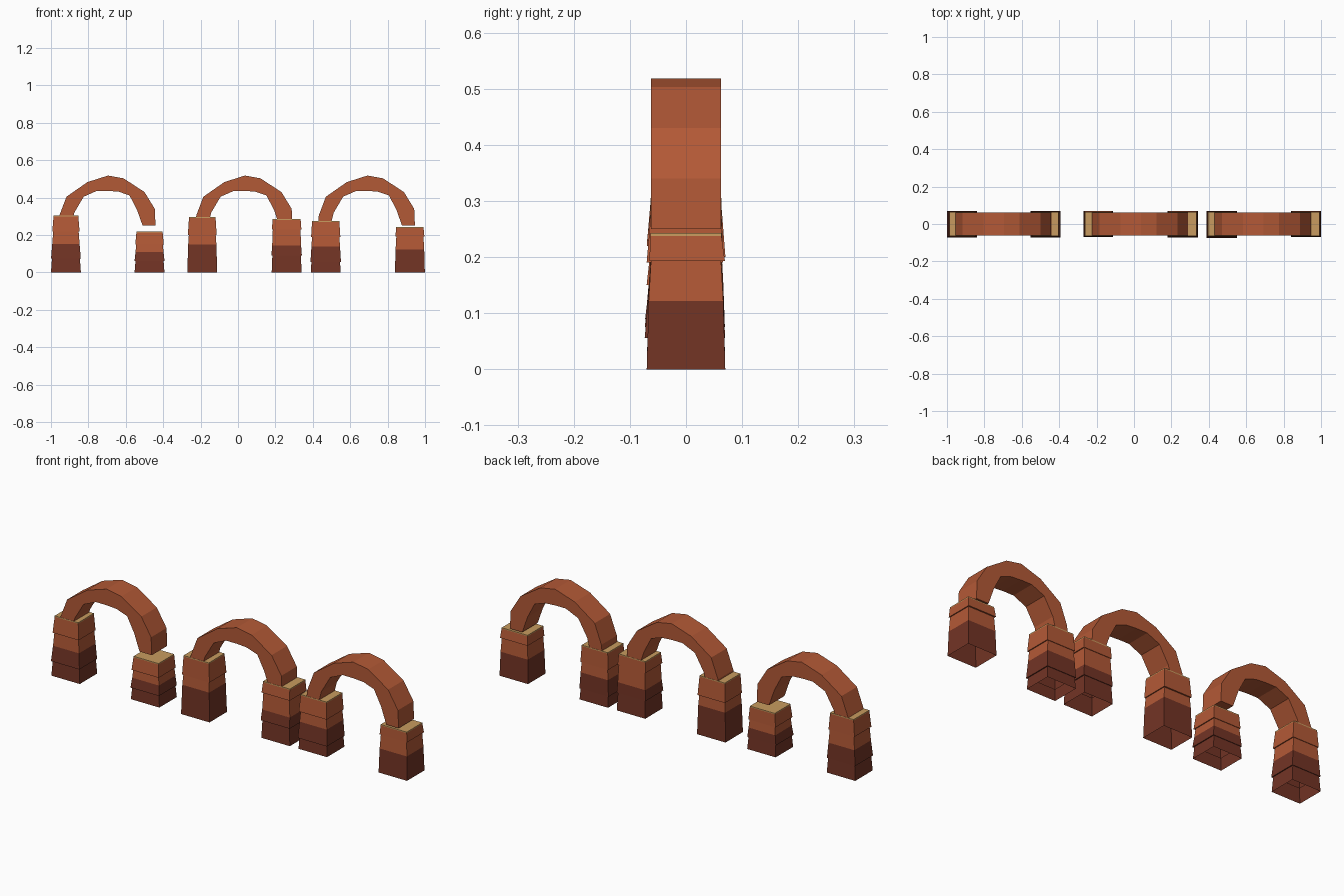
import bpy, bmesh

if "Cube" in bpy.data.objects:
    bpy.data.objects.remove(bpy.data.objects["Cube"])


def material(name, rgb):
    m = bpy.data.materials.new(name)
    m.diffuse_color = (*rgb, 1)
    m.use_nodes = True
    m.node_tree.nodes["Principled BSDF"].inputs["Base Color"].default_value = m.diffuse_color
    return m


BRICK = material("brick_red", (0.45, 0.10, 0.037))
DARK = material("dark_brick", (0.17, 0.034, 0.018))
TAN = material("tan_stone", (0.58, 0.33, 0.115))


def finish(bm, name, mats, x):
    mesh = bpy.data.meshes.new(name)
    bm.to_mesh(mesh)
    bm.free()
    for m in mats:
        mesh.materials.append(m)
    ob = bpy.data.objects.new(name, mesh)
    ob.location.x = x
    bpy.context.collection.objects.link(ob)


# Tapered, open-bottomed pillar with small overhanging courses
def pillar(name, x, height, top_half, breaks):
    bm = bmesh.new()
    mid = height * 0.5
    cap = height - 0.005

    def half(z):
        t = z / height
        return 0.08 + (top_half - 0.08) * t, 0.070 - 0.007 * t

    levels = [(0, 0, 0)]
    for i, z in enumerate(sorted(breaks + [mid])):
        if z == mid:
            levels.append((z, 0, 0))
        else:
            shift = 0.002 if i % 2 else -0.002
            levels += [(z, -0.002, 0), (z, 0.003, shift)]
    levels += [(cap, 0, 0), (height, 0, 0)]

    rings = []
    for z, grow, shift in levels:
        hx, hy = half(z)
        hx, hy = hx + grow, hy + grow
        rings.append([bm.verts.new((sx * hx, sy * hy + shift, z))
                      for sx, sy in ((-1, -1), (1, -1), (1, 1), (-1, 1))])
    for a, b in zip(rings, rings[1:]):
        for i in range(4):
            j = (i + 1) % 4
            f = bm.faces.new((a[i], a[j], b[j], b[i]))
            zc = f.calc_center_median().z
            f.material_index = 2 if zc > cap else (0 if zc > mid else 1)
    bm.faces.new(rings[-1]).material_index = 2
    finish(bm, name, [BRICK, DARK, TAN], x)


# Faceted arch extruded along y
OUTER = [(-.265, .25), (-.26, .305), (-.222, .405), (-.11, .483), (0, .518),
         (.083, .503), (.195, .43), (.25, .34), (.254, .25)]
INNER = [(-.198, .25), (-.18, .32), (-.13, .405), (-.06, .436), (0, .436),
         (.056, .432), (.115, .412), (.155, .335), (.185, .25)]


def arch(name, x, depth=0.062):
    bm = bmesh.new()
    rows = [[bm.verts.new((px, y, pz)) for px, pz in pts]
            for pts, y in ((OUTER, -depth), (OUTER, depth),
                           (INNER, depth), (INNER, -depth))]
    for r in range(4):
        a, b = rows[r], rows[(r + 1) % 4]
        for i in range(len(OUTER) - 1):
            bm.faces.new((a[i], a[i + 1], b[i + 1], b[i]))
    for end in (0, -1):
        bm.faces.new([row[end] for row in rows])
    bmesh.ops.recalc_face_normals(bm, faces=bm.faces)
    finish(bm, name, [BRICK], x)


# Three arches on six pillars of differing height
for n, x in (("left", -0.695), ("middle", 0.037), ("right", 0.692)):
    arch(n + "_arch", x)

pillar("left_arch_pillar_a", -0.92, 0.305, 0.066, [0.075, 0.22])
pillar("left_arch_pillar_b", -0.473, 0.218, 0.070, [0.06, 0.15])
pillar("middle_arch_pillar_a", -0.191, 0.297, 0.071, [0.20])
pillar("middle_arch_pillar_b", 0.26, 0.286, 0.075, [0.09, 0.23])
pillar("right_arch_pillar_a", 0.469, 0.275, 0.073, [0.056, 0.19])
pillar("right_arch_pillar_b", 0.919, 0.243, 0.073, [0.193])
